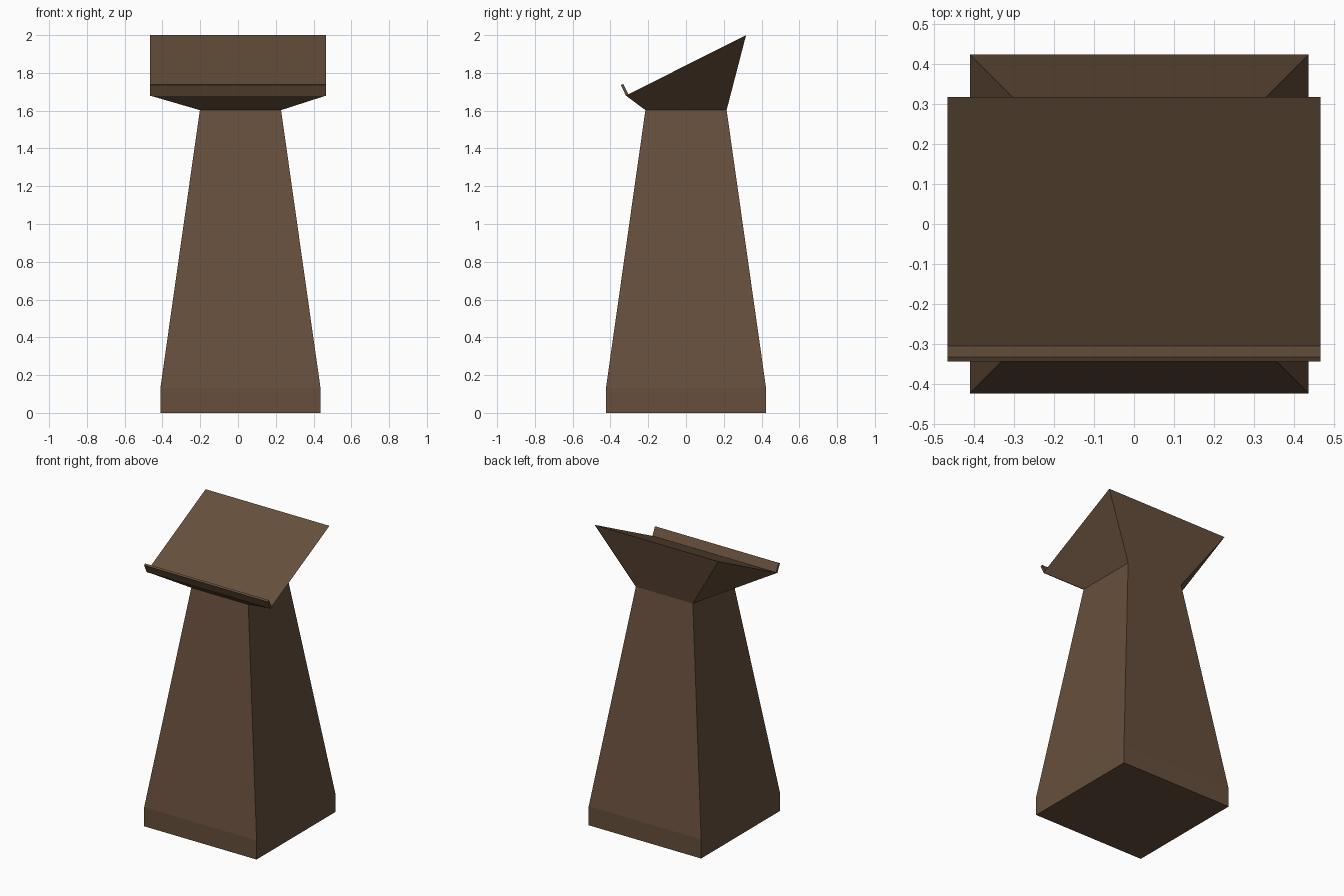
import bpy

if "Cube" in bpy.data.objects:
    bpy.data.objects.remove(bpy.data.objects["Cube"])

wood = bpy.data.materials.new("dark brown wood")
wood.diffuse_color = (0.133, 0.078, 0.045, 1)
wood.use_nodes = True
wood.node_tree.nodes["Principled BSDF"].inputs["Base Color"].default_value = wood.diffuse_color

CX = 0.013  # the pedestal sits slightly off centre


def make(name, verts, faces):
    mesh = bpy.data.meshes.new(name)
    mesh.from_pydata(verts, [], faces)
    mesh.materials.append(wood)
    obj = bpy.data.objects.new(name, mesh)
    bpy.context.collection.objects.link(obj)
    return obj


def ring(cx, hx, hy, z_front, z_back):
    return [(cx - hx, -hy, z_front), (cx + hx, -hy, z_front),
            (cx + hx, hy, z_back), (cx - hx, hy, z_back)]


def loft(name, rings, close_bottom=True, close_top=True):
    n = len(rings[0])
    faces = [(r * n + i, r * n + (i + 1) % n, (r + 1) * n + (i + 1) % n, (r + 1) * n + i)
             for r in range(len(rings) - 1) for i in range(n)]
    if close_bottom:
        faces.append(tuple(reversed(range(n))))
    if close_top:
        faces.append(tuple(range((len(rings) - 1) * n, len(rings) * n)))
    return make(name, [v for r in rings for v in r], faces)


# Tapered pedestal with a short straight foot
loft("pedestal", [ring(CX, 0.424, 0.424, 0, 0),
                  ring(CX, 0.424, 0.424, 0.13, 0.13),
                  ring(CX, 0.215, 0.215, 1.603, 1.603)], close_top=False)

# Flared head with sloping reading surface
loft("reading_desk", [ring(CX, 0.215, 0.215, 1.603, 1.603),
                      ring(0, 0.467, 0.318, 1.68, 2.0)], close_bottom=False)

# Thin book stop along the front edge
profile = [(-0.317, 1.677), (-0.305, 1.687), (-0.333, 1.742), (-0.345, 1.735)]
loft("book_stop", [[(x, y, z) for y, z in profile] for x in (-0.467, 0.467)])
